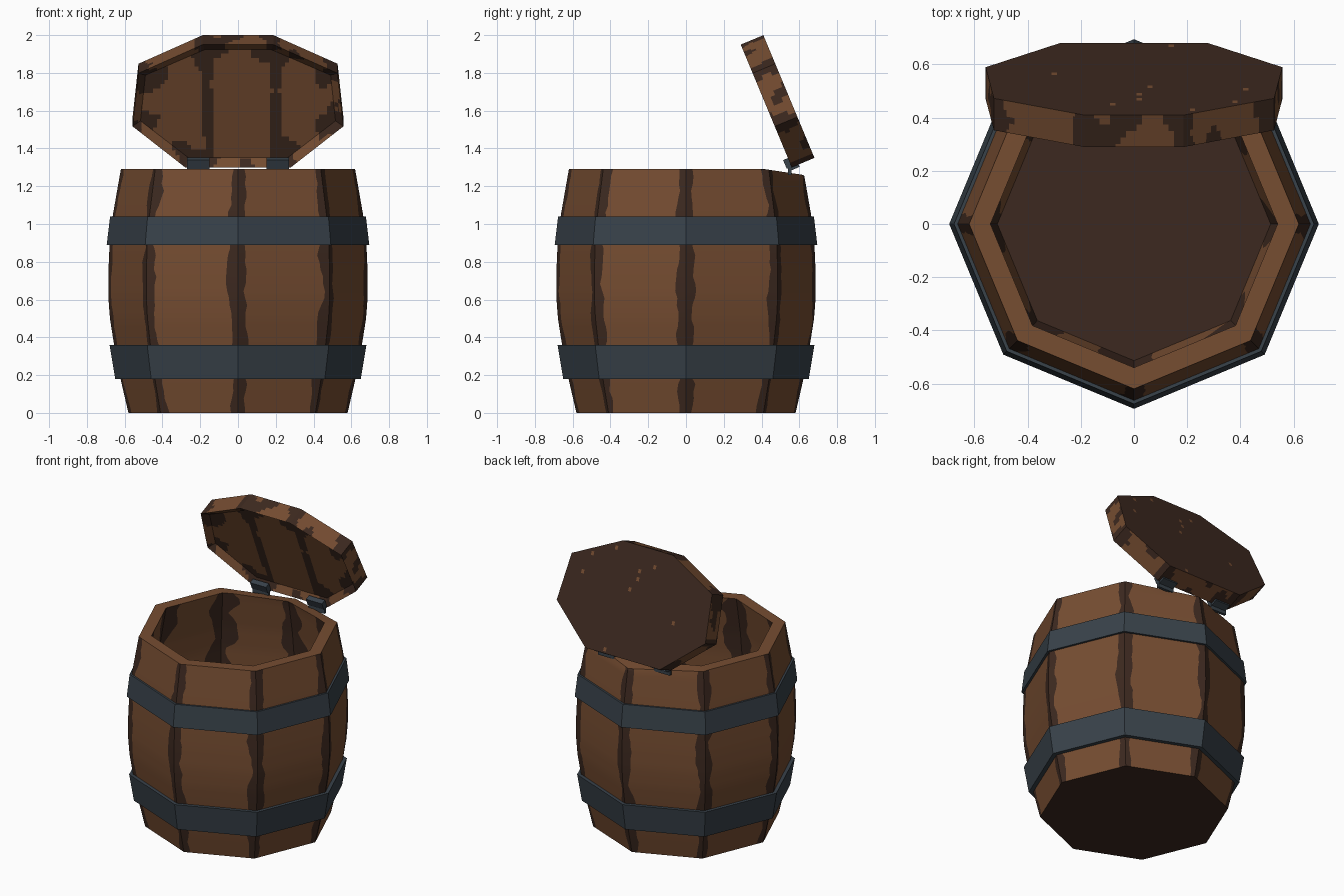
import bpy, bmesh, math, random
from mathutils import Vector, Matrix, noise

if "Cube" in bpy.data.objects:
    bpy.data.objects.remove(bpy.data.objects["Cube"])

random.seed(4)


def material(name, rgb):
    m = bpy.data.materials.new(name)
    m.diffuse_color = (*rgb, 1)
    m.use_nodes = True
    m.node_tree.nodes["Principled BSDF"].inputs["Base Color"].default_value = m.diffuse_color
    return m


LIGHT = material("brown_wood", (0.181, 0.074, 0.031))
DARK = material("dark_stained_wood", (0.046, 0.022, 0.014))
IRON = material("blue_grey_iron", (0.040, 0.054, 0.068))


def finish(bm, name, mats, smooth=False):
    bmesh.ops.recalc_face_normals(bm, faces=bm.faces)
    me = bpy.data.meshes.new(name)
    bm.to_mesh(me)
    bm.free()
    for m in mats:
        me.materials.append(m)
    ob = bpy.data.objects.new(name, me)
    bpy.context.collection.objects.link(ob)
    if smooth:
        bpy.ops.object.select_all(action='DESELECT')
        ob.select_set(True)
        bpy.context.view_layer.objects.active = ob
        bpy.ops.object.shade_smooth_by_angle(angle=math.radians(25))
    return ob


def bridge(bm, a, b, rule):
    n = len(a)
    for i in range(n):
        f = bm.faces.new((a[i], a[(i + 1) % n], b[(i + 1) % n], b[i]))
        f.material_index = rule(i)


# Barrel silhouette: (height, corner radius)
PROFILE = [(0, .58), (.18, .622), (.36, .656), (.5, .678), (.62, .687),
           (.75, .686), (.89, .68), (1.04, .664), (1.29, .62)]


def radius(z):
    for (z0, r0), (z1, r1) in zip(PROFILE, PROFILE[1:]):
        if z <= z1:
            return r0 + (r1 - r0) * (z - z0) / (z1 - z0)
    return PROFILE[-1][1]


def corner(k, r):
    a = k * math.pi / 4
    return Vector((r * math.cos(a), r * math.sin(a), 0))


# Ring of 8 corners, each with a ragged stain edge on both sides
def stave_ring(bm, z, r, width, wobble, shift):
    ring = []
    for k in range(8):
        a, b = corner(k, r), corner(k + 1, r)
        w = [max(.03, width + wobble * noise.noise((j * 3.7 + shift, z * 9, side * 5.3))
                 + random.uniform(-.012, .012))
             for j, side in ((k, 1), ((k + 1) % 8, 2))]
        for t in (0, w[0], 1 - w[1]):
            p = a.lerp(b, t)
            dip = .03 * max(0, (p.y - .42) / .2) if z > 1.28 else 0
            ring.append(bm.verts.new((p.x, p.y, z - dip)))
    return ring


def stain(i):
    return 0 if i % 3 == 1 else 1


# Barrel body: outer wall, rim, inner wall, floor and underside
bm = bmesh.new()
ROWS = 34
FLOOR = .06
outer = [stave_ring(bm, 1.29 * i / ROWS, radius(1.29 * i / ROWS), .085, .06, 0)
         for i in range(ROWS + 1)]
heights = [FLOOR + (1.29 - FLOOR) * i / ROWS for i in range(ROWS + 1)]
inner = [stave_ring(bm, z, radius(z) - .08, .2, .25, 40) for z in heights]
for wall in (outer, inner):
    for a, b in zip(wall, wall[1:]):
        bridge(bm, a, b, stain)
bridge(bm, outer[-1], inner[-1], lambda i: 0)
for ring in (outer[0], inner[0]):
    bm.faces.new(ring).material_index = 1
finish(bm, "barrel_body", (LIGHT, DARK), True)


# Iron hoops: closed octagonal bands
def hoop(name, z0, z1, r0, r1):
    bm = bmesh.new()
    section = [(z0, r0), (z1, r1), (z1, radius(z1) - .02), (z0, radius(z0) - .02)]
    rings = [[bm.verts.new(corner(k, r) + Vector((0, 0, z))) for k in range(8)]
             for z, r in section]
    for i in range(4):
        bridge(bm, rings[i], rings[(i + 1) % 4], lambda i: 0)
    finish(bm, name, (IRON,))


hoop("lower_hoop", .18, .36, .65, .68)
hoop("upper_hoop", .89, 1.04, .695, .677)

# Lid, built flat (x, length, thickness), then tilted open
LENGTH, THICK, RECESS = .704, .13, .035
half = [(.28, 0), (.558, .235), (.527, .54), (.187, LENGTH)]
outline = half + [(-x, v) for x, v in reversed(half)]
bm = bmesh.new()
low = [bm.verts.new((x, v, 0)) for x, v in outline]
high = [bm.verts.new((x, v, THICK)) for x, v in outline]
front = bm.faces.new(low)
bm.faces.new(high)
bridge(bm, low, high, lambda i: 0)
bmesh.ops.recalc_face_normals(bm, faces=bm.faces)
bmesh.ops.inset_region(bm, faces=[front], thickness=.045, depth=-RECESS)


def slice_grid(axis, start, stop, step):
    n = Vector([float(i == axis) for i in range(3)])
    for i in range(int((stop - start) / step)):
        bmesh.ops.bisect_plane(bm, geom=bm.verts[:] + bm.edges[:] + bm.faces[:],
                               plane_co=n * (start + i * step + step / 2), plane_no=n)


slice_grid(0, -.56, .56, .02)
slice_grid(1, 0, LENGTH, .025)
slice_grid(2, 0, THICK, .026)

# Stains on the lid: plank seams, patches at the corners, dark back with chips
for f in bm.faces:
    c = f.calc_center_median()
    n = noise.noise(c * 9)
    near = min(math.hypot(c.x - x, c.y - v) for x, v in outline)
    if c.z > THICK - .001:
        dark = random.random() > .008
    elif c.z < .001:
        dark = False
    elif abs(c.z - RECESS) < .001:
        seam = min(abs(c.x + .16), abs(c.x - .2))
        dark = seam < .026 + .025 * n or near < .13 + .08 * n
    else:
        dark = near < .05 + .05 * n or n > .22
    f.material_index = int(dark)
ca, sa = .923, .384
bmesh.ops.transform(bm, verts=bm.verts, matrix=Matrix((
    (1, 0, 0, 0), (0, -sa, ca, .56), (0, ca, sa, 1.30), (0, 0, 0, 1))))
finish(bm, "lid", (LIGHT, DARK))

# Hinges: a knuckle, a leaf on the rim and a leaf on the lid
for side, word in ((-1, "left"), (1, "right")):
    bm = bmesh.new()
    for size, y, z, tilt in (((.12, .035, .05), .54, 1.322, .41),
                             ((.12, .018, .05), .55, 1.285, 0),
                             ((.11, .05, .016), .575, 1.30, .41)):
        bmesh.ops.create_cube(bm, size=1, matrix=Matrix.Translation((side * .21, y, z))
                              @ Matrix.Rotation(tilt, 4, 'X')
                              @ Matrix.Diagonal((*size, 1)))
    finish(bm, word + "_hinge", (IRON,))
